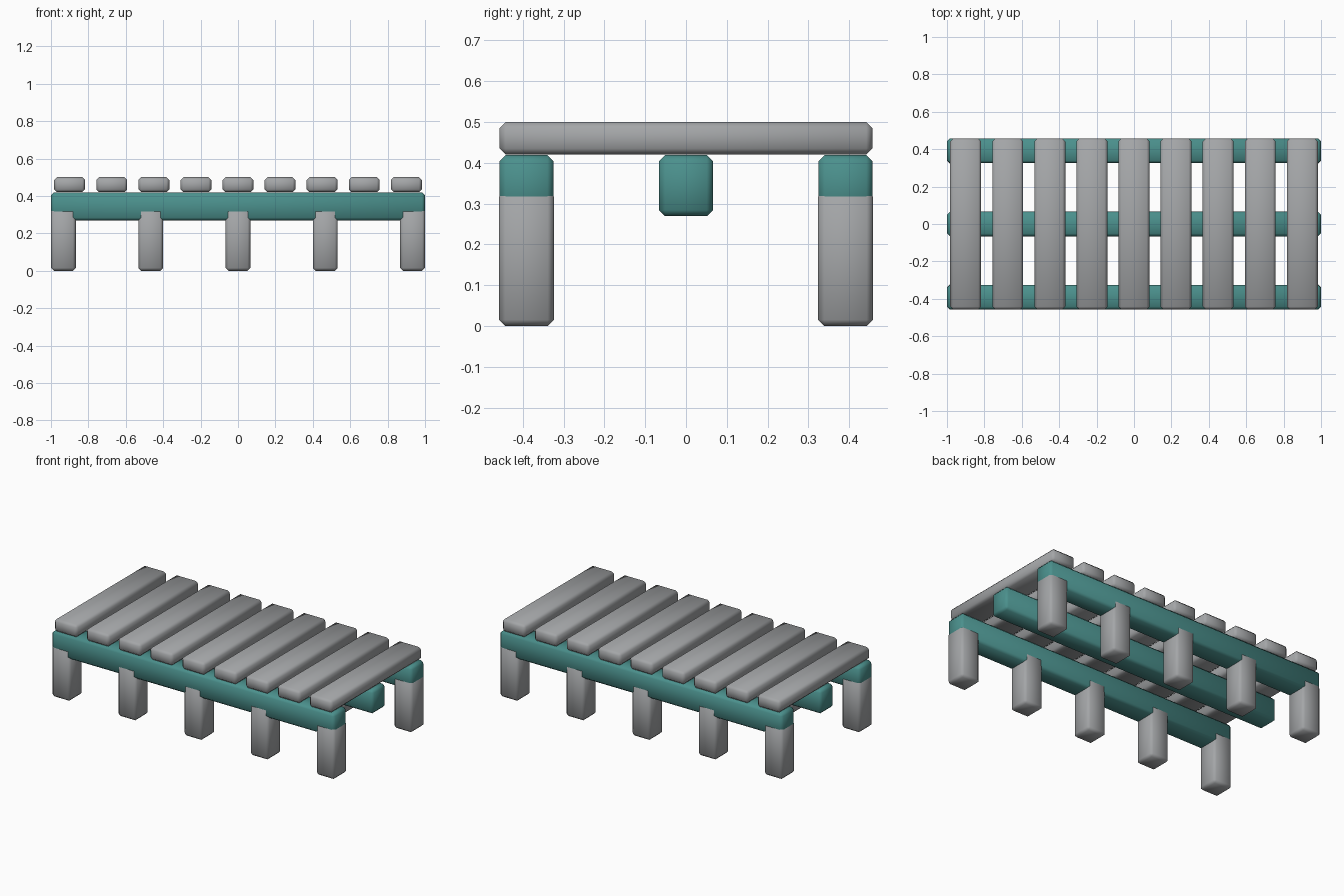
import bpy
import bmesh
from mathutils import Vector

cube = bpy.data.objects.get("Cube")
if cube:
    bpy.data.objects.remove(cube, do_unlink=True)


def make_material(name, rgb):
    mat = bpy.data.materials.new(name)
    mat.use_nodes = True
    colour = (*rgb, 1.0)
    mat.diffuse_color = colour
    mat.node_tree.nodes["Principled BSDF"].inputs["Base Color"].default_value = colour
    return mat


GREY = make_material("weathered grey", (0.37, 0.38, 0.39))
TEAL = make_material("teal paint", (0.07, 0.28, 0.265))


def timber(name, centre, size, mat, chamfer=0.015):
    """Softly shaded block with a single chamfer on every edge."""
    bm = bmesh.new()
    bmesh.ops.create_cube(bm, size=1.0)
    bmesh.ops.scale(bm, vec=Vector(size), verts=bm.verts)
    bmesh.ops.bevel(bm, geom=bm.edges[:], offset=chamfer, offset_type='OFFSET',
                    segments=1, profile=0.5, affect='EDGES')
    for face in bm.faces:
        face.smooth = True
    mesh = bpy.data.meshes.new(name)
    bm.to_mesh(mesh)
    bm.free()
    mesh.materials.append(mat)
    obj = bpy.data.objects.new(name, mesh)
    obj.location = centre
    bpy.context.collection.objects.link(obj)
    return obj


DEPTH = 0.914       # overall front-to-back size
BEAM = 0.132        # beam and leg thickness
ROW_Y = (DEPTH - BEAM) / 2

# Deck slats across the platform
for i in range(9):
    timber(f"deck_slat_{i + 1}", ((i - 4) * 0.225, 0, 0.46), (0.165, DEPTH, 0.08), GREY)

# Long beams under the deck
for side, y in (("front", -ROW_Y), ("middle", 0), ("back", ROW_Y)):
    timber(f"{side}_beam", (0, y, 0.344), (1.998, BEAM, 0.15), TEAL)

# Legs let into the outer beams, a hair proud of their faces
for side, y in (("front", -ROW_Y), ("back", ROW_Y)):
    for i in range(5):
        timber(f"{side}_leg_{i + 1}", ((i - 2) * 0.4668, y, 0.166),
               (BEAM + 0.0008, BEAM + 0.002, 0.332), GREY)
